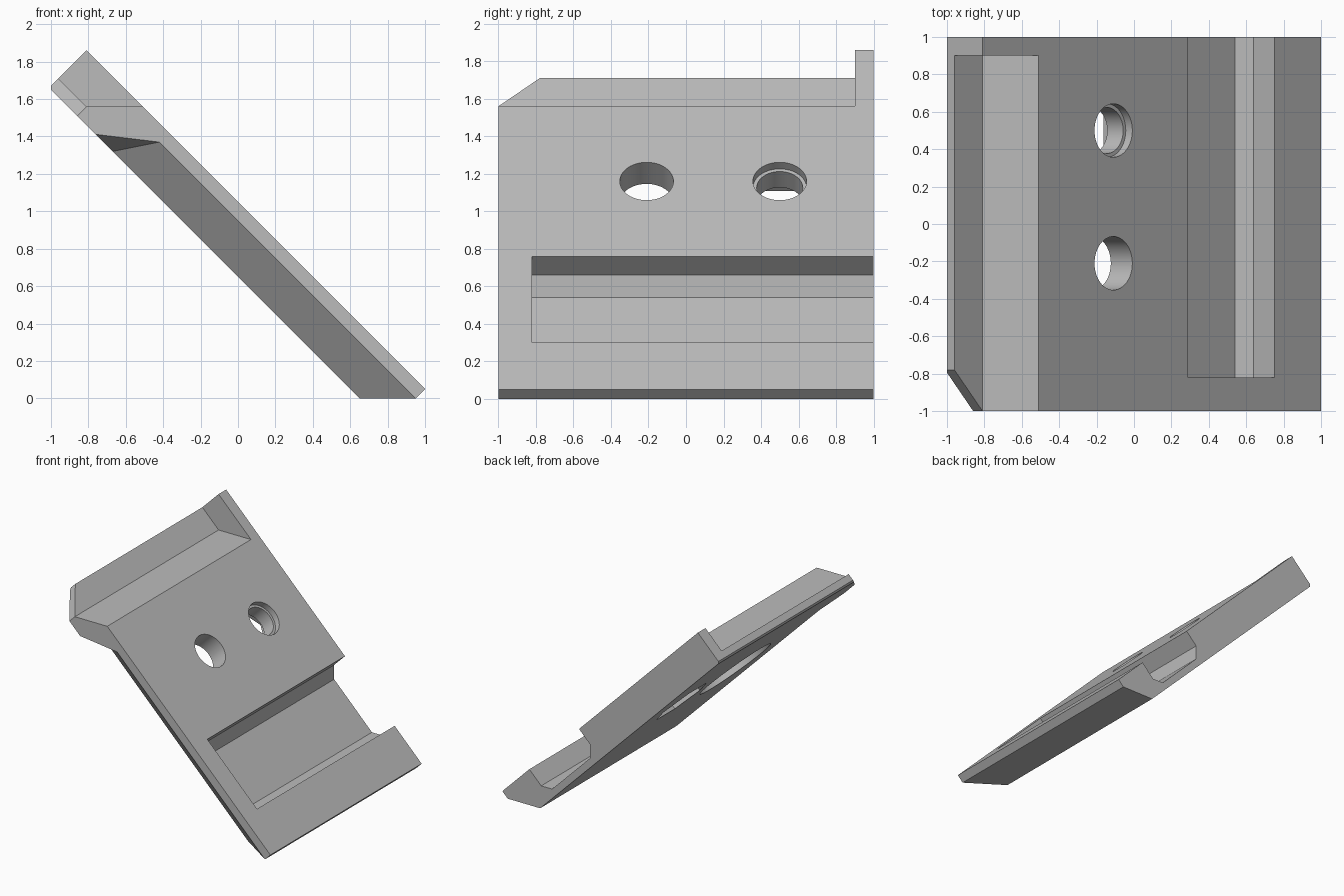
import bpy, bmesh, math
from mathutils import Vector, Matrix

cube = bpy.data.objects.get("Cube")
if cube:
    bpy.data.objects.remove(cube, do_unlink=True)

grey = bpy.data.materials.new("plain_grey")
grey.use_nodes = True
colour = (0.5, 0.5, 0.5, 1)
grey.diffuse_color = colour
grey.node_tree.nodes["Principled BSDF"].inputs["Base Color"].default_value = colour

NORMAL = Vector((1, 0, 1)).normalized()


def on_plate(along, height, y):
    """Point from x - z (along the slope) and x + z (height through the plate)."""
    return Vector(((height + along) / 2, y, (height - along) / 2))


def prism(name, points, direction):
    """Straight extrusion of a flat outline."""
    bm = bmesh.new()
    face = bm.faces.new([bm.verts.new(p) for p in points])
    moved = bmesh.ops.extrude_face_region(bm, geom=[face])["geom"]
    bmesh.ops.translate(bm, vec=direction,
                        verts=[v for v in moved if isinstance(v, bmesh.types.BMVert)])
    if face.is_valid and len(face.edges[0].link_faces) > 2:
        bm.faces.remove(face)
    bmesh.ops.recalc_face_normals(bm, faces=bm.faces)
    mesh = bpy.data.meshes.new(name)
    bm.to_mesh(mesh)
    bm.free()
    obj = bpy.data.objects.new(name, mesh)
    bpy.context.collection.objects.link(obj)
    mesh.materials.append(grey)
    return obj


def profile(name, outline, y0, y1):
    """Side profile swept across the width."""
    return prism(name, [Vector((x, y0, z)) for x, z in outline], Vector((0, y1 - y0, 0)))


def bore(name, y, radius, low, high, sides=48):
    """Round or hexagonal cutter square to the plate, between two heights."""
    start = on_plate(-1.27, low, y)
    across = Vector((0, 1, 0))
    ring = [start + Matrix.Rotation(math.tau * i / sides, 3, NORMAL) @ across * radius
            for i in range(sides)]
    return prism(name, ring, NORMAL * (high - low) / math.sqrt(2))


# Sloping plate
plate = profile("sloping_plate", [(0.65, 0), (0.95, 0), (1, 0.05), (-0.81, 1.86),
                                  (-1, 1.67), (-1, 1.65)], -1, 1)

# Ledge at the upper end, stopped by a wall at the back
ledge = profile("ledge_cutter", [(-0.51, 1.56), (-0.81, 1.56), (-1.1, 1.85),
                                 (-1.1, 2.1), (-0.3, 2.1), (-0.3, 1.56)], -1.2, 0.9)

# Bevelled channel, open at the back
channel = profile("channel_cutter", [(0.29, 0.76), (0.19, 0.66), (0.19, 0.54), (0.54, 0.19),
                                     (0.64, 0.19), (0.85, 0.4), (0.5, 0.97)], -0.82, 1.2)

# Clipped corner of the upper end
corner = prism("corner_cutter", [on_plate(a, 0.3, y) for a, y in
                                 ((-2.97, -0.56), (-2.07, -1.22), (-2.97, -1.22))], NORMAL)

# Bevel under the front edge
outer = Vector((-0.75, -1, 1.41))
upper = Vector((-0.42, -1, 1.37))
inner = Vector((-0.67, -0.8, 1.32))
middle = (upper + inner) / 2
bevel = prism("underside_bevel_cutter", [middle + (p - middle) * 3 for p in (outer, upper, inner)],
              Vector((2, 0, -2)))

# Screw holes with recesses on the underside
holes = [
    bore("front_hole_cutter", -0.21, 0.143, 0.3, 1.3),
    bore("front_recess_cutter", -0.21, 0.33, 0.3, 0.82),
    bore("back_hole_rim_cutter", 0.5, 0.143, 0.98, 1.3),
    bore("back_hole_cutter", 0.5, 0.123, 0.3, 1.2),
    bore("back_recess_cutter", 0.5, 0.24, 0.3, 0.81, 6),
]

bpy.ops.object.select_all(action="DESELECT")
plate.select_set(True)
bpy.context.view_layer.objects.active = plate
for cutter in [ledge, channel, corner, bevel] + holes:
    cutter.hide_render = True
    cut = plate.modifiers.new(cutter.name, "BOOLEAN")
    cut.operation = "DIFFERENCE"
    cut.solver = "EXACT"
    cut.object = cutter
    bpy.ops.object.modifier_apply(modifier=cut.name)
    bpy.data.objects.remove(cutter, do_unlink=True)

bpy.ops.object.shade_smooth_by_angle(angle=math.radians(25))
